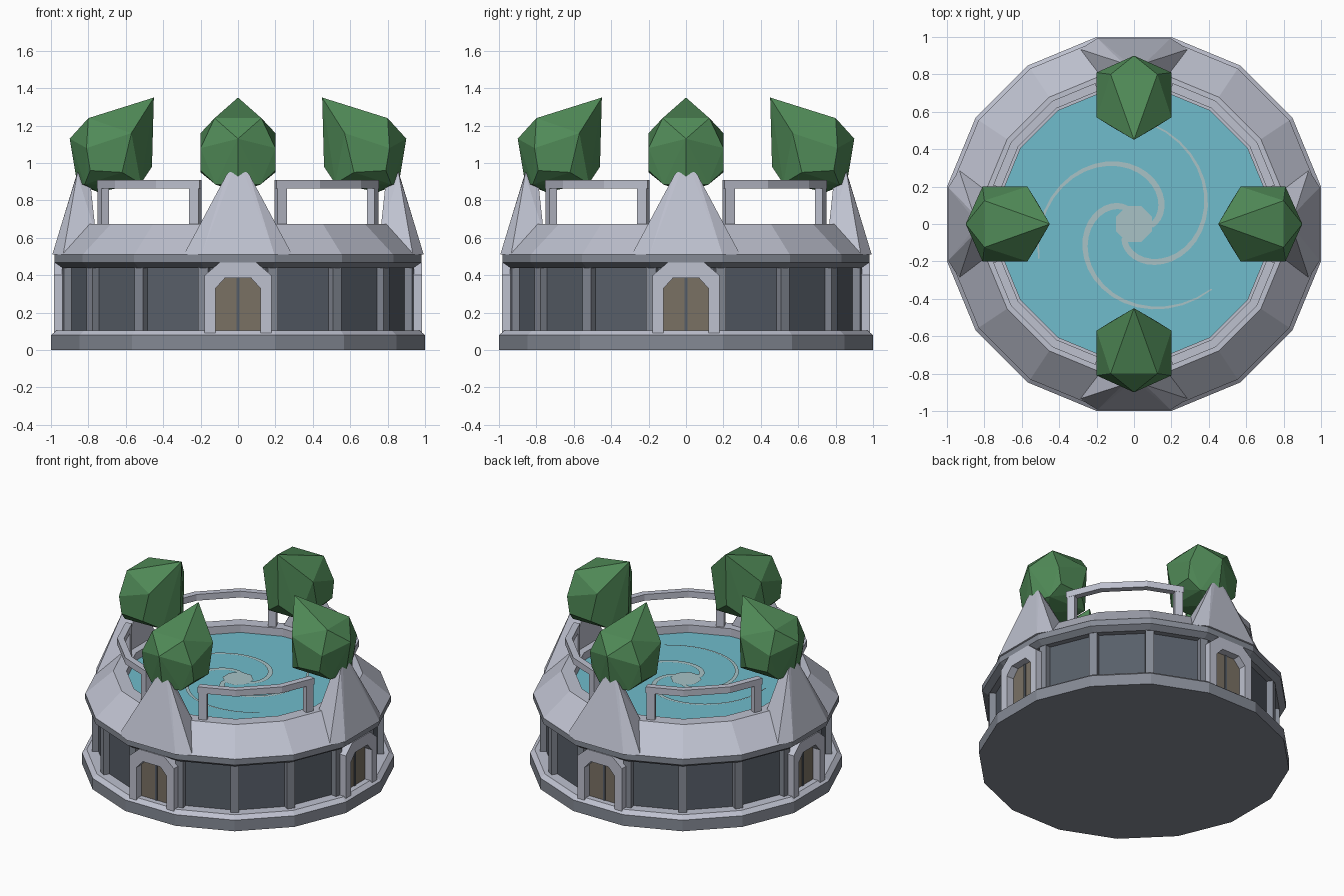
import bpy, bmesh, math
from mathutils import Vector, Matrix

if "Cube" in bpy.data.objects:
    bpy.data.objects.remove(bpy.data.objects["Cube"])

SIDES = 16
STEP = 2 * math.pi / SIDES


def colour(name, r, g, b):
    m = bpy.data.materials.new(name)
    lin = [((c / 255 + 0.055) / 1.055) ** 2.4 for c in (r, g, b)]
    m.diffuse_color = (*lin, 1)
    m.use_nodes = True
    m.node_tree.nodes["Principled BSDF"].inputs["Base Color"].default_value = m.diffuse_color
    return m


LIGHT = colour("light_stone", 190, 193, 207)
MID = colour("grey_stone", 133, 138, 149)
DARK = colour("dark_wall", 88, 95, 105)
WOOD = colour("brown_wood", 122, 113, 100)
GREEN = colour("leaf_green", 80, 138, 87)
WATER = colour("water_blue", 112, 188, 204)
FOAM = colour("pale_swirl", 168, 194, 198)


def finish(name, bm, mats):
    bmesh.ops.recalc_face_normals(bm, faces=bm.faces)
    me = bpy.data.meshes.new(name)
    bm.to_mesh(me)
    bm.free()
    for m in mats:
        me.materials.append(m)
    ob = bpy.data.objects.new(name, me)
    bpy.context.collection.objects.link(ob)
    return ob


def lathe(name, profile, mats, idx):
    """Closed profile of (apothem, z) turned into a sixteen-sided ring."""
    bm = bmesh.new()
    rings = []
    for k in range(SIDES):
        a = (k + 0.5) * STEP
        rings.append([bm.verts.new((r / math.cos(STEP / 2) * math.cos(a),
                                    r / math.cos(STEP / 2) * math.sin(a), z)) for r, z in profile])
    n = len(profile)
    for k in range(SIDES):
        p, q = rings[k], rings[(k + 1) % SIDES]
        for j in range(n):
            f = bm.faces.new((p[j], q[j], q[(j + 1) % n], p[(j + 1) % n]))
            f.material_index = idx[j]
    return finish(name, bm, mats)


def prism(name, outline, y0, y1, mat):
    """Outline of (x, z) points extruded along y."""
    bm = bmesh.new()
    a = [bm.verts.new((x, y0, z)) for x, z in outline]
    b = [bm.verts.new((x, y1, z)) for x, z in outline]
    bm.faces.new(a)
    bm.faces.new(b[::-1])
    for i in range(len(a)):
        j = (i + 1) % len(a)
        bm.faces.new((a[i], b[i], b[j], a[j]))
    return finish(name, bm, [mat])


def hull(name, points, mat):
    """Convex solid; points with x > 0 are mirrored to -x."""
    bm = bmesh.new()
    for x, y, z in points:
        bm.verts.new((x, y, z))
        if x > 0:
            bm.verts.new((-x, y, z))
    res = bmesh.ops.convex_hull(bm, input=bm.verts)
    loose = [v for v in bm.verts if not v.link_faces]
    bmesh.ops.delete(bm, geom=loose, context='VERTS')
    bmesh.ops.dissolve_limit(bm, angle_limit=0.01, verts=bm.verts, edges=bm.edges)
    return finish(name, bm, [mat])


def turn(ob, angle):
    ob.data.transform(Matrix.Rotation(angle, 4, 'Z'))
    return ob


def box(name, cx, cy, w, d, z0, z1, mat):
    x = w / 2
    return prism(name, [(cx - x, z0), (cx + x, z0), (cx + x, z1), (cx - x, z1)],
                 cy - d / 2, cy + d / 2, mat)


# Plinth, wall and roof rings
base = lathe("base", [(0.7, 0), (1, 0), (1, 0.08), (0.97, 0.105), (0.7, 0.105)],
             [MID, LIGHT], [0, 0, 1, 1, 0])
lathe("wall", [(0.86, 0.1), (0.9, 0.1), (0.9, 0.46), (0.86, 0.46)], [DARK], [0] * 4)
lathe("roof", [(0.86, 0.44), (0.94, 0.44), (0.98, 0.468), (0.98, 0.51), (0.8, 0.675),
               (0.715, 0.675), (0.715, 0.57)], [MID, LIGHT], [0, 0, 0, 1, 1, 1, 1])


def disc(name, ap, z, mat, sides=SIDES):
    bm = bmesh.new()
    r = ap / math.cos(math.pi / sides)
    bm.faces.new([bm.verts.new((r * math.cos((k + 0.5) * 2 * math.pi / sides),
                                r * math.sin((k + 0.5) * 2 * math.pi / sides), z))
                  for k in range(sides)])
    return finish(name, bm, [mat])


# Underside and pool
floor = disc("base_underside", 0.72, 0.0, MID)
floor.data.flip_normals()
disc("pool_water", 0.72, 0.62, WATER)
disc("swirl_centre", 0.095, 0.627, FOAM, 8)

# Three tapering swirl arms
for k in range(3):
    bm = bmesh.new()
    prev = None
    n = 22
    for i in range(n + 1):
        t = i / n
        a = math.radians(110 + 210 * t + 120 * k)
        r = 0.08 + 0.462 * t
        w = 0.021 * (1 - t) + 0.004
        cur = [bm.verts.new((s * math.cos(a), s * math.sin(a), 0.625)) for s in (r - w, r + w)]
        if prev:
            bm.faces.new((prev[0], prev[1], cur[1], cur[0]))
        prev = cur
    ob = finish("swirl_arm", bm, [FOAM])
    if ob.data.polygons[0].normal.z < 0:
        ob.data.flip_normals()

# Wall pillars at the corners
for k in range(SIDES):
    turn(box("wall_pillar", 0, -0.925, 0.055, 0.06, 0.1, 0.46, MID), (k + 0.5) * STEP)


def arch(w, z0, z1, wt, zt):
    return [(-w, z0), (-w, z1), (-wt, zt), (wt, zt), (w, z1), (w, z0)]


def door_frame():
    """Arched band between an outer and an inner outline."""
    bm = bmesh.new()
    loops = [[bm.verts.new((x, y, z)) for x, z in o]
             for y in (-0.985, -0.88)
             for o in (arch(0.178, 0.09, 0.4, 0.1, 0.467), arch(0.12, 0.09, 0.33, 0.07, 0.385))]
    fo, fi, bo, bi = loops
    for p, q in ((fo, fi), (bo, bi), (fo, bo), (fi, bi)):
        for i in range(5):
            bm.faces.new((p[i], p[i + 1], q[i + 1], q[i]))
    for i in (0, 5):
        bm.faces.new((fo[i], fi[i], bi[i], bo[i]))
    return finish("door_frame", bm, [LIGHT])


def rail():
    """Three-sided stretch of railing following the rim."""
    bm = bmesh.new()
    prev = None
    for deg in (15.3, 33.75, 56.25, 74.7):
        a = math.radians(deg)
        c = math.cos(a - STEP * max(1, min(3, round(deg / 22.5 + 0.001))))
        d = Vector((math.cos(a), math.sin(a), 0))
        cur = [bm.verts.new(d * (ap / c) + Vector((0, 0, z)))
               for ap, z in ((0.73, 0.865), (0.775, 0.865), (0.775, 0.91), (0.73, 0.91))]
        if prev:
            for i in range(4):
                j = (i + 1) % 4
                bm.faces.new((prev[i], prev[j], cur[j], cur[i]))
        else:
            bm.faces.new(cur)
        prev = cur
    bm.faces.new(prev)
    return finish("rail", bm, [LIGHT])


for k in range(4):
    q = k * math.pi / 2
    # Doorways
    turn(door_frame(), q)
    turn(prism("door", arch(0.125, 0.09, 0.335, 0.072, 0.39), -0.93, -0.88, WOOD), q)
    turn(box("door_gap", 0, -0.932, 0.016, 0.008, 0.1, 0.387, DARK), q)

    # Sloped buttress above each doorway
    turn(hull("buttress", [(0.29, -0.935, 0.51), (0.195, -0.993, 0.51), (0.2, -0.76, 0.62),
                           (0.06, -0.86, 0.94), (0.025, -0.855, 0.965), (0.05, -0.79, 0.9)],
              LIGHT), q)

    # Pointed treetop leaning inwards
    turn(hull("treetop", [(0, -0.45, 1.35), (0.125, -0.8, 1.24), (0, -0.9, 1.13),
                          (0.2, -0.81, 1.08), (0.2, -0.57, 1.16), (0.2, -0.62, 0.95),
                          (0.2, -0.79, 0.96), (0, -0.86, 0.89), (0.12, -0.82, 0.885),
                          (0, -0.46, 0.98), (0.12, -0.52, 0.89), (0, -0.75, 0.845)], GREEN), q)

    # Railing with a post at each end
    turn(rail(), q)
    for s in (-1, 1):
        post = box("rail_post", -s * 0.065, -0.752, 0.055, 0.044, 0.66, 0.87, LIGHT)
        turn(post, q + s * STEP)
